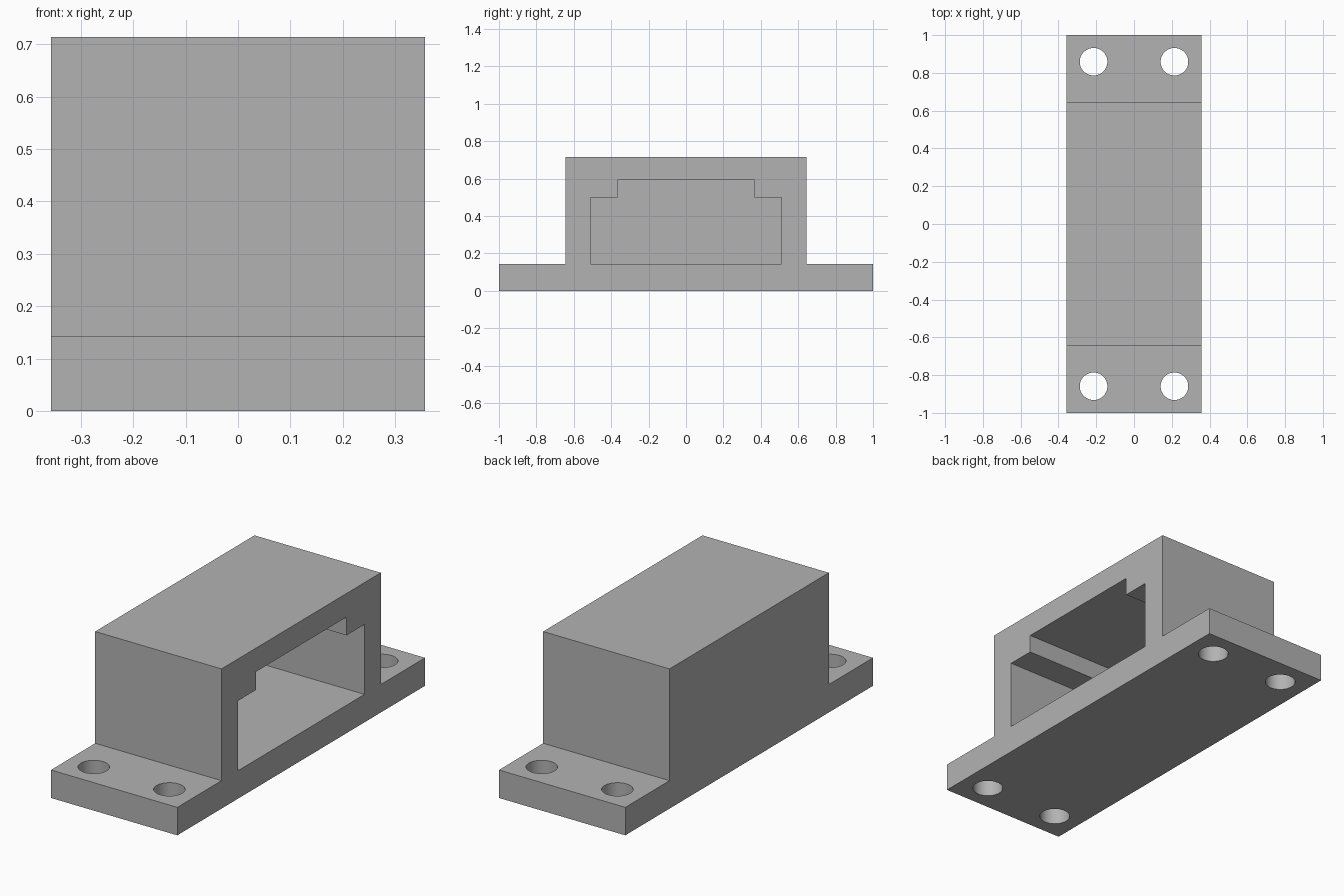
import bpy
import bmesh
from mathutils import Vector

if "Cube" in bpy.data.objects:
    bpy.data.objects.remove(bpy.data.objects["Cube"], do_unlink=True)

HALF_WIDTH = 0.357
PLATE_TOP = 0.143
BACK_WALL = 0.13

grey = bpy.data.materials.new("plain grey")
grey.use_nodes = True
colour = (0.45, 0.45, 0.45, 1)
grey.diffuse_color = colour
grey.node_tree.nodes["Principled BSDF"].inputs["Base Color"].default_value = colour


def make_object(name, bm):
    bmesh.ops.recalc_face_normals(bm, faces=bm.faces)
    mesh = bpy.data.meshes.new(name)
    bm.to_mesh(mesh)
    bm.free()
    mesh.materials.append(grey)
    obj = bpy.data.objects.new(name, mesh)
    bpy.context.collection.objects.link(obj)
    return obj


def symmetric_prism(name, half, x0, x1):
    """Mirror a half outline of (y, z) points and extrude it along x."""
    outline = half + [(-y, z) for y, z in reversed(half)]
    bm = bmesh.new()
    face = bm.faces.new([bm.verts.new((x0, y, z)) for y, z in outline])
    result = bmesh.ops.extrude_face_region(bm, geom=[face])
    moved = [v for v in result["geom"] if isinstance(v, bmesh.types.BMVert)]
    bmesh.ops.translate(bm, verts=moved, vec=Vector((x1 - x0, 0, 0)))
    return make_object(name, bm)


def cylinder(name, x, y, radius):
    bm = bmesh.new()
    bmesh.ops.create_cone(bm, cap_ends=True, segments=48, radius1=radius,
                          radius2=radius, depth=4 * PLATE_TOP)
    bmesh.ops.translate(bm, verts=bm.verts, vec=Vector((x, y, PLATE_TOP / 2)))
    return make_object(name, bm)


# Housing block with a mounting flange at each end
housing = symmetric_prism(
    "flanged_housing",
    [(1, 0), (1, PLATE_TOP), (0.643, PLATE_TOP), (0.643, 0.714)],
    -HALF_WIDTH, HALF_WIDTH)

# Stepped pocket, open on one long side only
cutters = [symmetric_prism(
    "pocket_cutter",
    [(0.511, PLATE_TOP), (0.511, 0.5), (0.366, 0.5), (0.366, 0.593)],
    -HALF_WIDTH + BACK_WALL, HALF_WIDTH + 0.1)]

# Screw holes through the flanges
for sx in (-1, 1):
    for sy in (-1, 1):
        cutters.append(cylinder("screw_hole_cutter", sx * 0.214, sy * 0.859, 0.073))

# Cut the pocket and holes, then discard the cutters
bpy.ops.object.select_all(action="DESELECT")
bpy.context.view_layer.objects.active = housing
housing.select_set(True)
for cutter in cutters:
    cutter.hide_render = True
    cut = housing.modifiers.new(cutter.name, "BOOLEAN")
    cut.operation = "DIFFERENCE"
    cut.solver = "EXACT"
    cut.object = cutter
    bpy.ops.object.modifier_apply(modifier=cut.name)
    bpy.data.objects.remove(cutter, do_unlink=True)

bpy.ops.object.shade_smooth_by_angle(angle=0.5)
